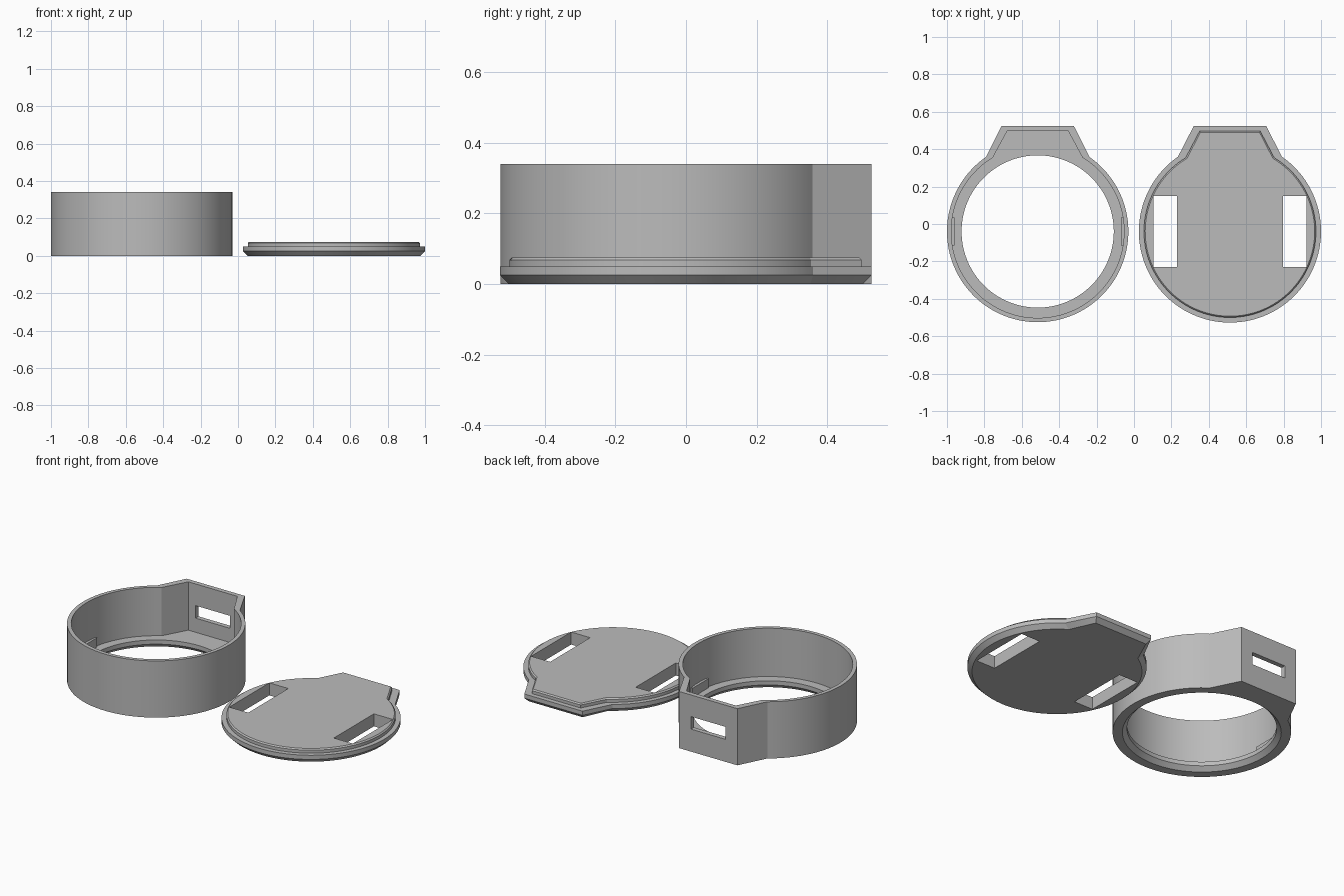
import bpy, bmesh, math

if "Cube" in bpy.data.objects:
    bpy.data.objects.remove(bpy.data.objects["Cube"])

grey = bpy.data.materials.new("grey_plastic")
grey.diffuse_color = (0.5, 0.5, 0.5, 1)
grey.use_nodes = True
grey.node_tree.nodes["Principled BSDF"].inputs["Base Color"].default_value = grey.diffuse_color
CY = -0.04  # shared y centre of both round parts


def outline(r, top, base, y_top, n=96):
    """Circle of radius r with a tapered bump on its back (+y) side."""
    y_base = math.sqrt(r * r - base * base)
    a0 = math.atan2(y_base, -base)
    a1 = math.atan2(y_base, base) + 2 * math.pi
    pts = [(r * math.cos(a0 + (a1 - a0) * i / n),
            r * math.sin(a0 + (a1 - a0) * i / n)) for i in range(n + 1)]
    corners = [(base, y_base), (top, y_top), (-top, y_top), (-base, y_base)]
    for (p, q), k in zip(zip(corners, corners[1:]), (4, 12, 4)):
        for i in range(1, k + 1):
            pts.append((p[0] + (q[0] - p[0]) * i / k, p[1] + (q[1] - p[1]) * i / k))
    return pts[:-1]


def circle(r, like):
    """Circle whose points share the directions of another outline."""
    return [(x * r / math.hypot(x, y), y * r / math.hypot(x, y)) for x, y in like]


def loft(name, rings, cx, closed):
    """Bridge (outline, z) rings; join last to first, or cap both ends."""
    bm = bmesh.new()
    loops = [[bm.verts.new((x + cx, y + CY, z)) for x, y in ring] for ring, z in rings]
    pairs = list(zip(loops, loops[1:]))
    if closed:
        pairs.append((loops[-1], loops[0]))
    else:
        bm.faces.new(loops[0][::-1])
        bm.faces.new(loops[-1])
    for a, b in pairs:
        for i in range(len(a)):
            j = (i + 1) % len(a)
            bm.faces.new((a[i], a[j], b[j], b[i]))
    bmesh.ops.recalc_face_normals(bm, faces=bm.faces)
    return finish(name, bm)


def finish(name, bm):
    me = bpy.data.meshes.new(name)
    bm.to_mesh(me)
    bm.free()
    me.materials.append(grey)
    ob = bpy.data.objects.new(name, me)
    bpy.context.collection.objects.link(ob)
    return ob


def box(name, lo, hi):
    bm = bmesh.new()
    bmesh.ops.create_cube(bm, size=1)
    for v in bm.verts:
        v.co = [(l + h) / 2 + c * (h - l) for l, h, c in zip(lo, hi, v.co)]
    return finish(name, bm)


def combine(target, tool, operation):
    mod = target.modifiers.new(operation.lower(), 'BOOLEAN')
    mod.operation, mod.object, mod.solver = operation, tool, 'EXACT'
    bpy.context.view_layer.objects.active = target
    bpy.ops.object.modifier_apply(modifier=mod.name)
    bpy.data.objects.remove(tool)


# Case: wall, ledge floor and round opening with a chamfered lower edge
CX = -0.515
outer = outline(0.485, 0.193, 0.277, 0.565)
cavity = outline(0.462, 0.163, 0.24, 0.537)
case = loft("case", [
    (outer, 0), (outer, 0.34), (cavity, 0.34), (cavity, 0.05),
    (circle(0.407, cavity), 0.05), (circle(0.407, cavity), 0.025),
    (circle(0.432, cavity), 0)], CX, True)

# Port in the back wall
combine(case, box("port_cutter", (CX - 0.115, 0.45, 0.135), (CX + 0.115, 0.6, 0.21)),
        'DIFFERENCE')

# Small tabs on the inner side walls
for s in (-1, 1):
    xs = sorted((CX + s * 0.446, CX + s * 0.472))
    combine(case, box("tab", (xs[0], CY - 0.075, 0.04), (xs[1], CY + 0.075, 0.105)),
            'UNION')

# Lid: chamfered plate with a raised locating lip
LX = 0.513
plate = outline(0.487, 0.193, 0.278, 0.565)
plate_low = outline(0.462, 0.178, 0.245, 0.54)
lip = outline(0.46, 0.162, 0.237, 0.537)
lip_top = outline(0.453, 0.158, 0.23, 0.53)
lid = loft("lid", [
    (plate_low, 0), (plate, 0.025), (plate, 0.05),
    (lip, 0.05), (lip, 0.068), (lip_top, 0.075)], LX, False)

# Strap slots through the lid
for s in (-1, 1):
    xs = sorted((LX + s * 0.284, LX + s * 0.41))
    combine(lid, box("slot_cutter", (xs[0], CY - 0.19, -0.1), (xs[1], CY + 0.19, 0.2)),
            'DIFFERENCE')

# Smooth curves, crisp edges
for ob in (case, lid):
    bpy.ops.object.select_all(action='DESELECT')
    ob.select_set(True)
    bpy.context.view_layer.objects.active = ob
    bpy.ops.object.shade_smooth_by_angle(angle=math.radians(20))
